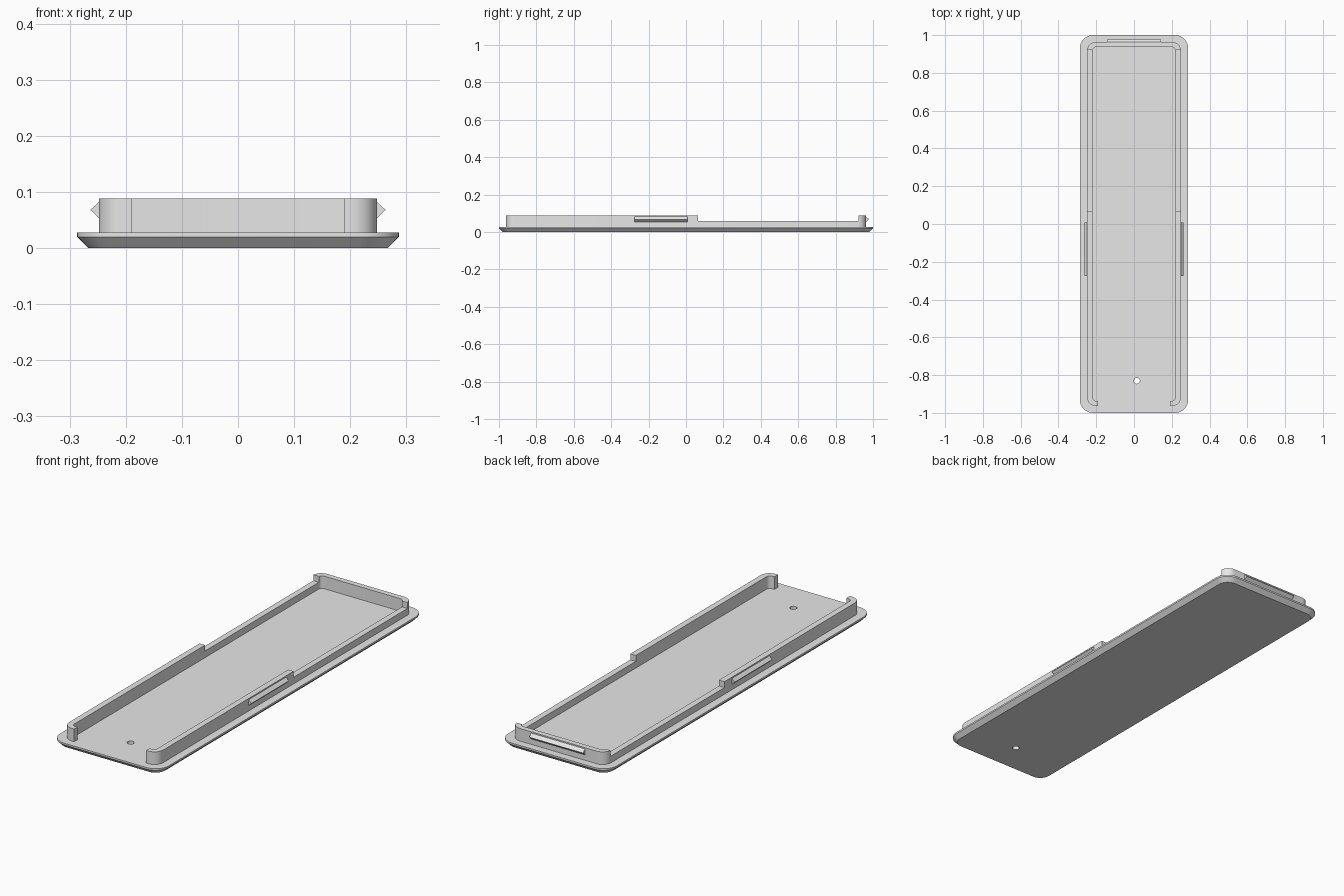
import bpy, bmesh, math

cube = bpy.data.objects.get("Cube")
if cube:
    bpy.data.objects.remove(cube, do_unlink=True)

grey = bpy.data.materials.new("light_grey_plastic")
grey.use_nodes = True
grey.diffuse_color = (0.8, 0.8, 0.8, 1)
grey.node_tree.nodes["Principled BSDF"].inputs["Base Color"].default_value = (0.8, 0.8, 0.8, 1)


def outline(hx, hy, r, z, steps=8):
    """Rounded rectangle as a loop of points."""
    pts = []
    for q, (sx, sy) in enumerate([(1, 1), (-1, 1), (-1, -1), (1, -1)]):
        for i in range(steps + 1):
            a = math.pi / 2 * (q + i / steps)
            pts.append((sx * (hx - r) + r * math.cos(a),
                        sy * (hy - r) + r * math.sin(a), z))
    return pts


def loft(name, loops, closed=False):
    """Skin matching loops; cap both ends, or join last to first."""
    bm = bmesh.new()
    rings = [[bm.verts.new(p) for p in loop] for loop in loops]
    pairs = list(zip(rings, rings[1:]))
    if closed:
        pairs.append((rings[-1], rings[0]))
    else:
        bm.faces.new(rings[0])
        bm.faces.new(rings[-1])
    n = len(rings[0])
    for a, b in pairs:
        for i in range(n):
            j = (i + 1) % n
            bm.faces.new((a[i], a[j], b[j], b[i]))
    bmesh.ops.recalc_face_normals(bm, faces=bm.faces)
    mesh = bpy.data.meshes.new(name)
    bm.to_mesh(mesh)
    bm.free()
    mesh.materials.append(grey)
    ob = bpy.data.objects.new(name, mesh)
    bpy.context.collection.objects.link(ob)
    return ob


def box(name, x0, x1, y0, y1, z0, z1):
    return loft(name, [[(x0, y0, z), (x1, y0, z), (x1, y1, z), (x0, y1, z)] for z in (z0, z1)])


def select(ob):
    bpy.ops.object.select_all(action='DESELECT')
    ob.select_set(True)
    bpy.context.view_layer.objects.active = ob


def cut(target, cutter):
    """Subtract the cutter, then discard it."""
    cutter.hide_render = True
    mod = target.modifiers.new("cut", 'BOOLEAN')
    mod.operation = 'DIFFERENCE'
    mod.solver = 'EXACT'
    mod.object = cutter
    select(target)
    bpy.ops.object.modifier_apply(modifier=mod.name)
    bpy.data.objects.remove(cutter, do_unlink=True)


def smooth(ob):
    select(ob)
    bpy.ops.object.shade_smooth_by_angle(angle=math.radians(30))


# Base plate with chamfered underside and a small through hole
plate = loft("base_plate", [outline(0.267, 0.98, 0.05, 0),
                            outline(0.287, 1.0, 0.07, 0.02),
                            outline(0.287, 1.0, 0.07, 0.028)])
hole = loft("hole_cutter", [[(0.015 + 0.016 * math.cos(math.tau * i / 20),
                              -0.83 + 0.016 * math.sin(math.tau * i / 20), z)
                             for i in range(20)] for z in (-0.1, 0.1)])
cut(plate, hole)
smooth(plate)

# Rim wall: open at the front, lowered along the rear half of the sides
bottom, top = 0.027, 0.088
wall = loft("rim_wall", [outline(0.248, 0.963, 0.045, bottom),
                         outline(0.248, 0.963, 0.045, top),
                         outline(0.219, 0.937, 0.018, top),
                         outline(0.219, 0.937, 0.018, bottom)], closed=True)
cut(wall, box("front_gap_cutter", -0.19, 0.19, -1.1, -0.9, -0.1, 0.2))
cut(wall, box("side_step_cutter", -0.4, 0.4, 0.065, 0.922, 0.06, 0.2))
smooth(wall)

# Triangular snap ridges on both sides and the back
section = [(-0.001, 0.053), (0.015, 0.068), (-0.001, 0.083)]
for name, s in (("left_snap_ridge", 1), ("right_snap_ridge", -1)):
    loft(name, [[(s * (0.248 + d), y, z) for d, z in section] for y in (-0.275, 0.008)])
loft("back_snap_ridge", [[(x, 0.963 + d, z) for d, z in section] for x in (-0.142, 0.142)])
